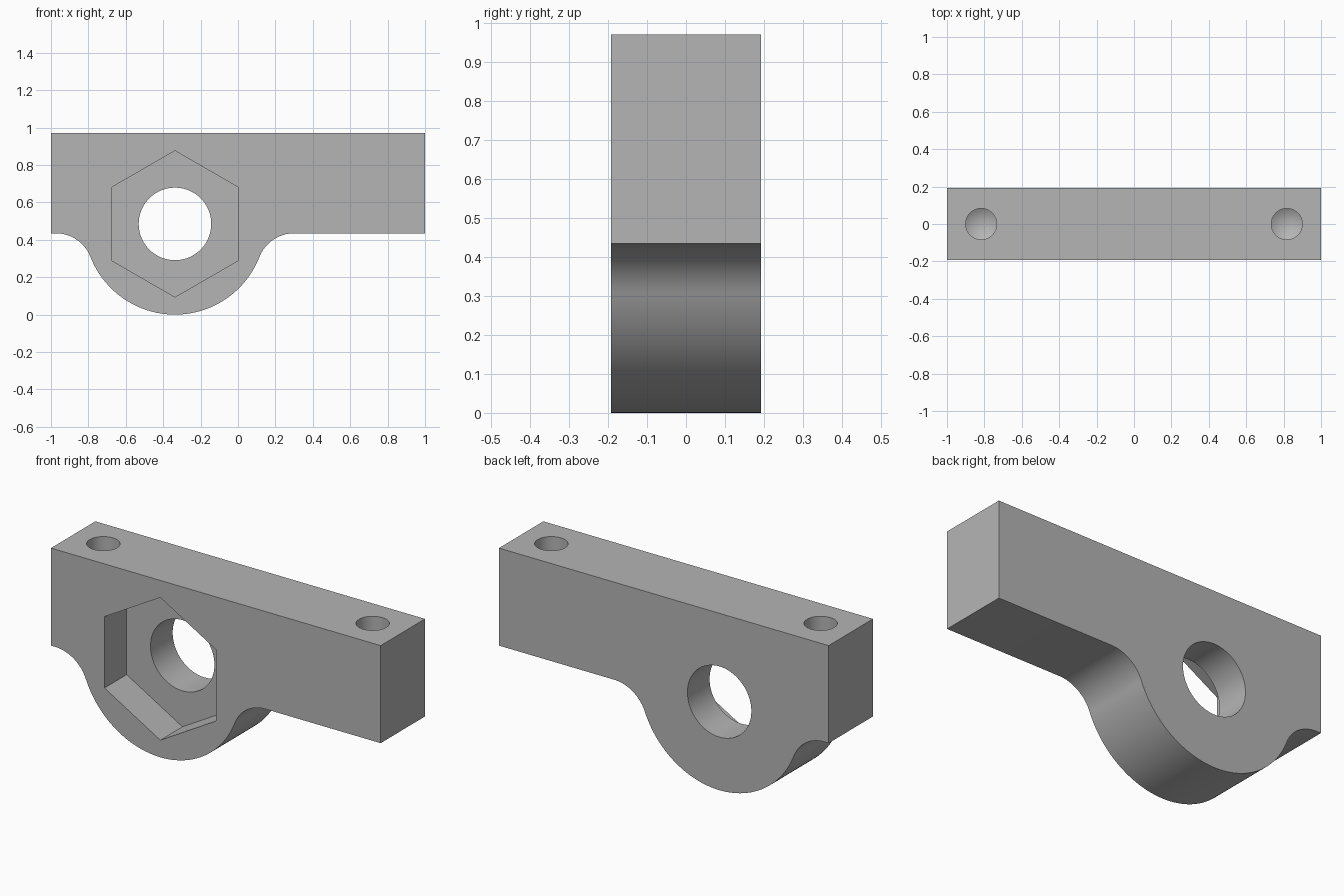
import bpy
import bmesh
from math import pi, cos, sin, atan2, hypot, radians, sqrt
from mathutils import Matrix

if "Cube" in bpy.data.objects:
    bpy.data.objects.remove(bpy.data.objects["Cube"])

HALF_DEPTH = 0.192
TOP, LEDGE = 0.97, 0.435        # top of the bar and its underside
BX, BOSS_R = -0.337, 0.485      # boss centre (height equals its radius)
FILLET_R = 0.2

grey = bpy.data.materials.new("plain grey")
grey.use_nodes = True
colour = (0.46, 0.46, 0.46, 1)
grey.diffuse_color = colour
grey.node_tree.nodes["Principled BSDF"].inputs["Base Color"].default_value = colour


def make_object(name, bm):
    bmesh.ops.recalc_face_normals(bm, faces=bm.faces)
    mesh = bpy.data.meshes.new(name)
    bm.to_mesh(mesh)
    bm.free()
    mesh.materials.append(grey)
    obj = bpy.data.objects.new(name, mesh)
    bpy.context.collection.objects.link(obj)
    return obj


def prism(name, points, y0, y1):
    """Extrude an (x, z) outline from y0 to y1."""
    bm = bmesh.new()
    face = bm.faces.new([bm.verts.new((x, y0, z)) for x, z in points])
    extruded = bmesh.ops.extrude_face_region(bm, geom=[face])["geom"]
    verts = [v for v in extruded if isinstance(v, bmesh.types.BMVert)]
    bmesh.ops.translate(bm, verts=verts, vec=(0, y1 - y0, 0))
    return make_object(name, bm)


def arc(cx, cz, r, a0, a1, n):
    steps = [a0 + (a1 - a0) * i / n for i in range(n + 1)]
    return [(cx + r * cos(a), cz + r * sin(a)) for a in steps]


def ring(r, n, start=0):
    return arc(BX, BOSS_R, r, start, start + 2 * pi, n)[:-1]


# Body outline: bar on top, round boss below, blended by tangent fillets
drop = BOSS_R - LEDGE + FILLET_R
reach = sqrt((BOSS_R + FILLET_R) ** 2 - drop ** 2)
tilt = atan2(drop, reach)
left_fillet = arc(BX - reach, LEDGE - FILLET_R, FILLET_R, pi / 2, tilt, 16)
boss = arc(BX, BOSS_R, BOSS_R, pi + tilt, 2 * pi - tilt, 64)
right_fillet = arc(BX + reach, LEDGE - FILLET_R, FILLET_R, pi - tilt, pi / 2, 16)
outline = [(-1, TOP), (-1, LEDGE)] + left_fillet + boss[1:-1] + right_fillet
outline += [(1, LEDGE), (1, TOP)]
body = prism("bearing_bracket", outline, -HALF_DEPTH, HALF_DEPTH)

# Through bore and hexagonal nut pocket in the front half
cutters = [
    prism("bore_cutter", ring(0.194, 64), -0.1, 0.4),
    prism("nut_pocket_cutter", ring(0.391, 6, pi / 2), -0.4, 0),
]

# Blind screw holes with drilled cone ends
for side in (-1, 1):
    bm = bmesh.new()
    rows = [[bm.verts.new((side * 0.817 + x, y, z)) for x, y in
             [(0.083 * cos(2 * pi * i / 48), 0.083 * sin(2 * pi * i / 48)) for i in range(48)]]
            for z in (0.62, 1.1)]
    tip = bm.verts.new((side * 0.817, 0, 0.57))
    bm.faces.new(rows[1])
    for i in range(48):
        j = (i + 1) % 48
        bm.faces.new((rows[0][i], rows[0][j], rows[1][j], rows[1][i]))
        bm.faces.new((tip, rows[0][j], rows[0][i]))
    cutters.append(make_object("screw_hole_cutter", bm))

# Cut the holes, then discard the cutters
for cutter in cutters:
    cut = body.modifiers.new(cutter.name, "BOOLEAN")
    cut.operation, cut.solver, cut.object = "DIFFERENCE", "EXACT", cutter
bpy.context.view_layer.update()
evaluated = body.evaluated_get(bpy.context.evaluated_depsgraph_get())
finished = bpy.data.meshes.new_from_object(evaluated)
body.modifiers.clear()
body.data = finished
for cutter in cutters:
    bpy.data.objects.remove(cutter)

# Smooth the round walls, keep the edges crisp
bpy.ops.object.select_all(action="DESELECT")
body.select_set(True)
bpy.context.view_layer.objects.active = body
bpy.ops.object.shade_smooth_by_angle(angle=radians(25))
